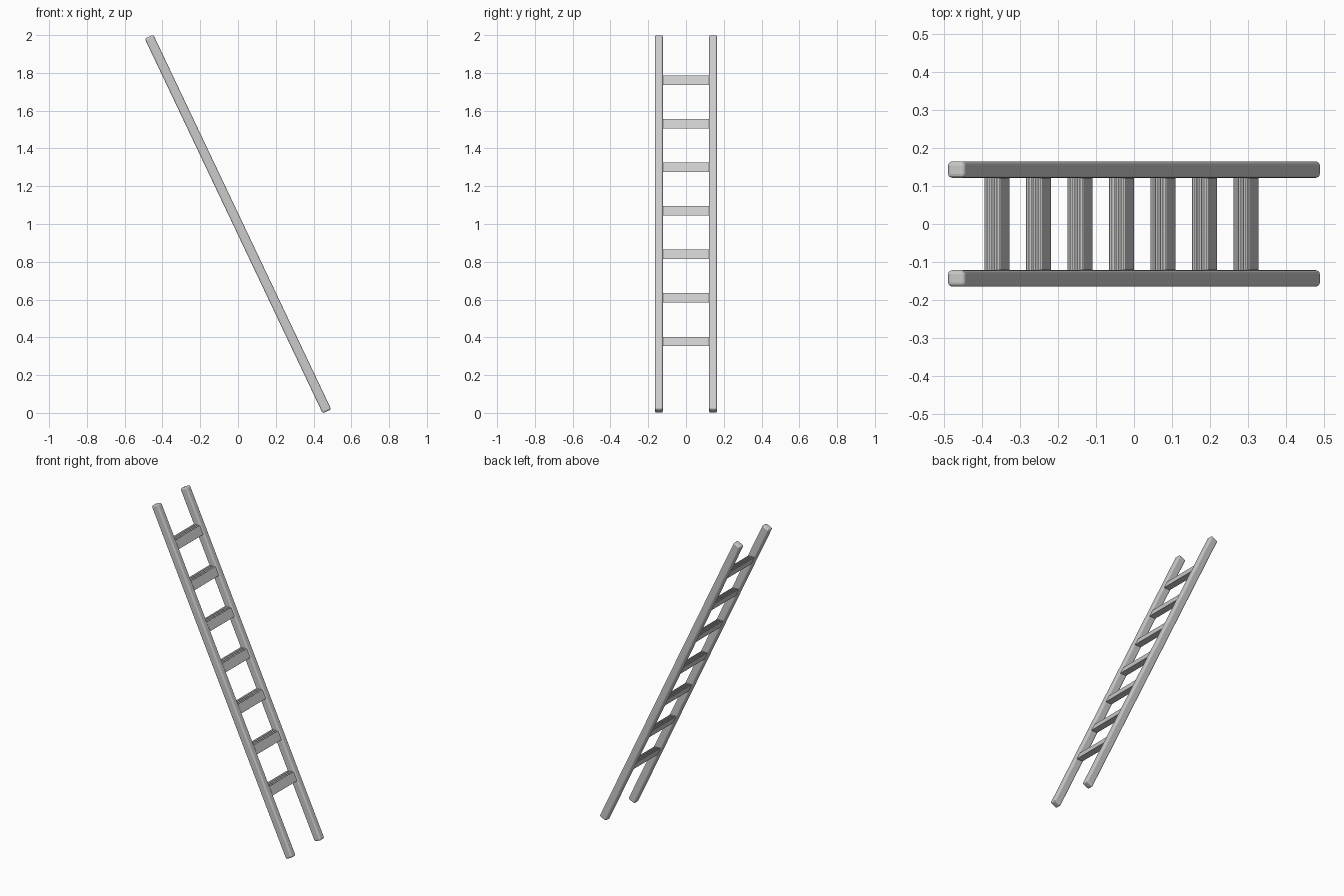
import bpy, bmesh
from math import radians, sin, cos, tan
from mathutils import Matrix

if "Cube" in bpy.data.objects:
    bpy.data.objects.remove(bpy.data.objects["Cube"])

LEAN = radians(25.4)
RAIL_LEN, RAIL_W, RAIL_T = 2.196, 0.05, 0.043
RAIL_Y = 0.1435


def finish(name, bm, bevel, segments):
    me = bpy.data.meshes.new(name)
    bmesh.ops.recalc_face_normals(bm, faces=bm.faces)
    bm.to_mesh(me)
    bm.free()
    ob = bpy.data.objects.new(name, me)
    bpy.context.collection.objects.link(ob)
    mod = ob.modifiers.new("rounded_edges", 'BEVEL')
    mod.width, mod.segments, mod.limit_method = bevel, segments, 'ANGLE'
    mod.angle_limit = radians(50)
    return ob


# Leaning side rails
for name, side in (("front_rail", -1), ("back_rail", 1)):
    bm = bmesh.new()
    bmesh.ops.create_cube(bm, size=1)
    bmesh.ops.scale(bm, vec=(RAIL_W, RAIL_T, RAIL_LEN), verts=bm.verts)
    bmesh.ops.rotate(bm, matrix=Matrix.Rotation(-LEAN, 3, 'Y'), verts=bm.verts)
    bmesh.ops.translate(bm, vec=(0, side * RAIL_Y, 1), verts=bm.verts)
    finish(name, bm, 0.01, 3)


# Level treads, with edges sheared to the rail lean and a ribbed top
def tread(name, z, half_w=0.022, half_h=0.025, ribs=4, groove=0.006):
    bm = bmesh.new()
    k = tan(LEAN)
    prof = [(half_w, -half_h), (-half_w, -half_h)]
    step = 2 * half_w / (2 * ribs - 1)
    for i in range(2 * ribs - 1):
        h = half_h - (groove if i % 2 else 0)
        for f in (0.15, 0.85):
            prof.append((-half_w + (i + f) * step, h))
    vs = [bm.verts.new((x - k * (h + z - 1), -0.122, z + h)) for x, h in prof]
    face = bm.faces.new(vs)
    ext = bmesh.ops.extrude_face_region(bm, geom=[face])
    top = [v for v in ext["geom"] if isinstance(v, bmesh.types.BMVert)]
    bmesh.ops.translate(bm, vec=(0, 0.244, 0), verts=top)
    return finish(name, bm, 0.001, 1)


for i in range(7):
    tread(f"tread_{i + 1}", 0.378 + 0.2305 * i)
